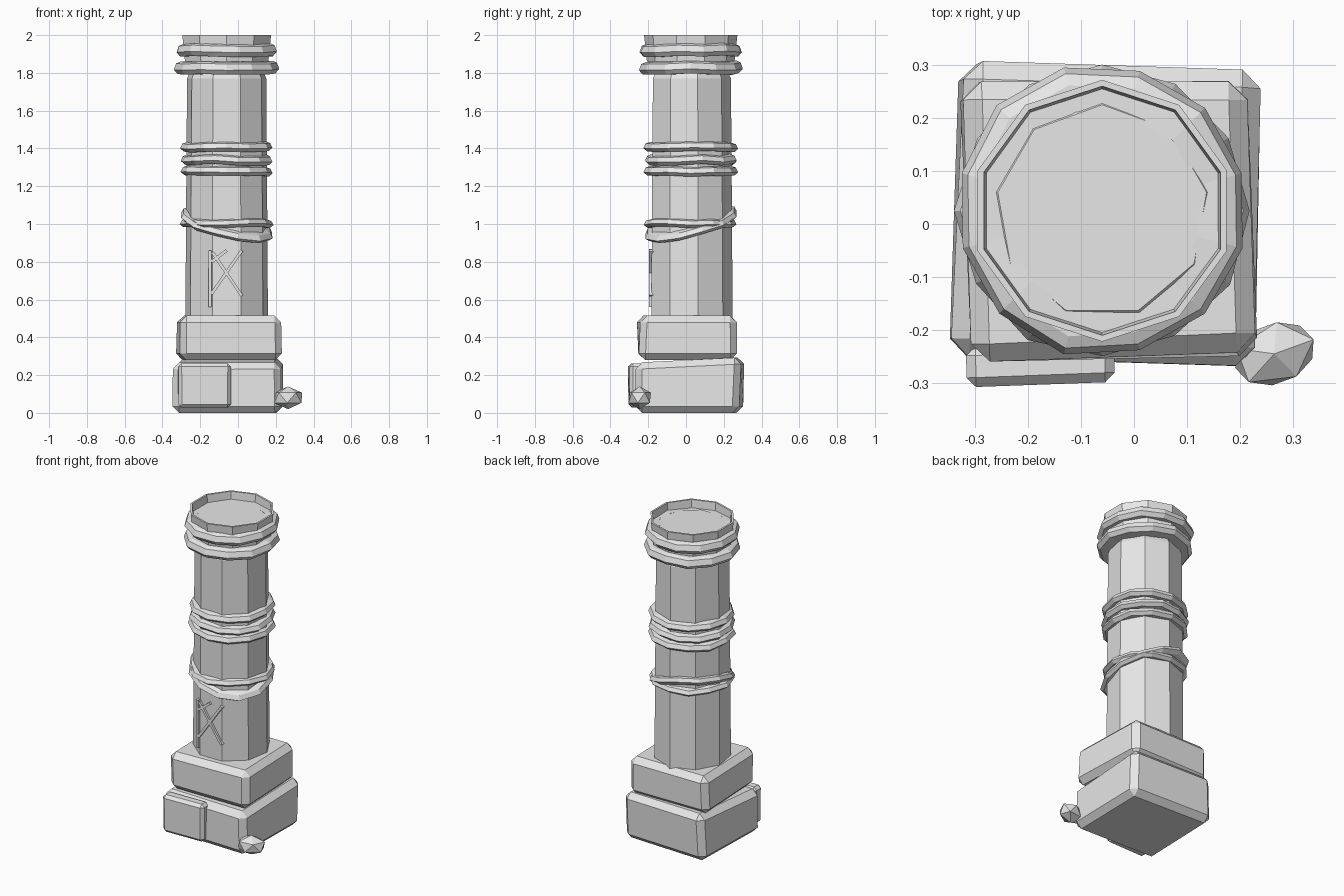
import bpy, bmesh, math, random
from mathutils import Matrix, Vector

random.seed(4)
if "Cube" in bpy.data.objects:
    bpy.data.objects.remove(bpy.data.objects["Cube"])

stone = bpy.data.materials.new("pale_grey_stone")
stone.use_nodes = True
colour = (0.8, 0.8, 0.8, 1)
stone.diffuse_color = colour
stone.node_tree.nodes["Principled BSDF"].inputs["Base Color"].default_value = colour

AXIS = Vector((-0.06, 0.025, 0))


def finish(name, bm):
    bmesh.ops.recalc_face_normals(bm, faces=bm.faces)
    mesh = bpy.data.meshes.new(name)
    bm.to_mesh(mesh)
    bm.free()
    mesh.materials.append(stone)
    obj = bpy.data.objects.new(name, mesh)
    bpy.context.collection.objects.link(obj)
    return obj


def lathe(name, profile, sides, closed=False, phase=90, tilt=(0, 0), wobble=0):
    """Turn a (radius, height) profile around the pillar's axis."""
    bm = bmesh.new()
    loops = []
    for i in range(sides):
        a = math.radians(phase) + math.tau * i / sides
        dr, dz = random.uniform(-wobble, wobble), random.uniform(-wobble, wobble)
        loop = []
        for r, z in profile:
            x, y = (r + dr) * math.cos(a), (r + dr) * math.sin(a)
            lift = dz + tilt[0] * x + tilt[1] * y
            loop.append(bm.verts.new(AXIS + Vector((x, y, z + lift))))
        loops.append(loop)
    count = len(profile)
    for i, loop in enumerate(loops):
        after = loops[(i + 1) % sides]
        for j in range(count if closed else count - 1):
            k = (j + 1) % count
            bm.faces.new((loop[j], after[j], after[k], loop[k]))
    if not closed:
        bm.faces.new([loop[0] for loop in loops])
        bm.faces.new([loop[-1] for loop in loops])
    return finish(name, bm)


def band(name, z, radius, half, tilt=(0, 0), phase=0):
    inner = 0.19
    profile = [(inner, z - half), (radius - 0.02, z - half), (radius, z - half * 0.3),
               (radius - 0.012, z + half * 0.7), (radius - 0.035, z + half), (inner, z + half)]
    return lathe(name, profile, 12, True, phase, tilt, 0.005)


def block(name, centre, size, yaw=0, bevel=0.03, jitter=0.0, top_slope=0, rotation=None):
    """Rough cut stone block with chamfered edges."""
    bm = bmesh.new()
    bmesh.ops.create_cube(bm, size=1)
    for v in bm.verts:
        top = v.co.z > 0
        v.co = Vector(a * b for a, b in zip(v.co, size))
        v.co.x += random.uniform(-jitter, jitter)
        v.co.y += random.uniform(-jitter, jitter)
        if top:
            v.co.z += top_slope * v.co.y
    if bevel:
        bmesh.ops.bevel(bm, geom=bm.edges[:], offset=bevel, segments=1, affect='EDGES')
    turn = rotation or Matrix.Rotation(math.radians(yaw), 4, 'Z')
    bmesh.ops.transform(bm, matrix=Matrix.Translation(centre) @ turn, verts=bm.verts)
    return finish(name, bm)


# Plinth stones
block("lower_plinth", (-0.05, 0.02, 0.14), (0.57, 0.55, 0.28), -2, 0.035, 0.008, 0.05)
block("upper_plinth", (-0.05, 0.01, 0.397), (0.54, 0.52, 0.235), 1.5, 0.035, 0.01)
block("front_slab", (-0.178, -0.265, 0.145), (0.28, 0.075, 0.235), 2, 0.018, 0.003)

# Shaft with its recessed cap, and the flared rim
lathe("shaft", [(0.222, 0.48), (0.218, 1.1), (0.213, 1.77), (0.2, 1.8),
                (0.215, 1.86), (0.215, 1.94), (0.2, 1.955)], 9)
lathe("rim", [(0.22, 1.86), (0.232, 1.86), (0.247, 2), (0.235, 2)], 10, True)

# Bands around the shaft
for i, z in enumerate((1.828, 1.92)):
    band(f"top_band_{i + 1}", z, 0.277, 0.033, phase=15 * i)
for i, z in enumerate((1.28, 1.34, 1.408)):
    band(f"middle_band_{i + 1}", z, 0.247, 0.025, phase=15 * i)
band("lower_band", 1.005, 0.245, 0.022)
band("slanted_band", 1.0, 0.25, 0.024, tilt=(-0.22, 0.25), phase=15)


# Raised carved strokes on the front
def stroke(name, start, end):
    a, b = Vector((start[0], -0.177, start[1])), Vector((end[0], -0.177, end[1]))
    d = b - a
    turn = Matrix.Rotation(math.atan2(d.x, d.z), 4, 'Y')
    block(name, (a + b) / 2, (0.016, 0.036, d.length), bevel=0, rotation=turn)


stroke("upright_stroke", (-0.148, 0.56), (-0.148, 0.86))
stroke("falling_stroke", (-0.135, 0.85), (0.02, 0.62))
stroke("rising_stroke", (-0.14, 0.63), (0.02, 0.86))
stroke("short_stroke", (-0.14, 0.8), (-0.06, 0.86))

# Loose rock beside the plinth
bm = bmesh.new()
bmesh.ops.create_icosphere(bm, subdivisions=1, radius=1)
rock_shape = Matrix.Rotation(math.radians(20), 4, 'Z') @ Matrix.Diagonal((0.088, 0.064, 0.06, 1))
bmesh.ops.transform(bm, matrix=Matrix.Translation((0.265, -0.245, 0.08)) @ rock_shape, verts=bm.verts)
finish("loose_rock", bm)
